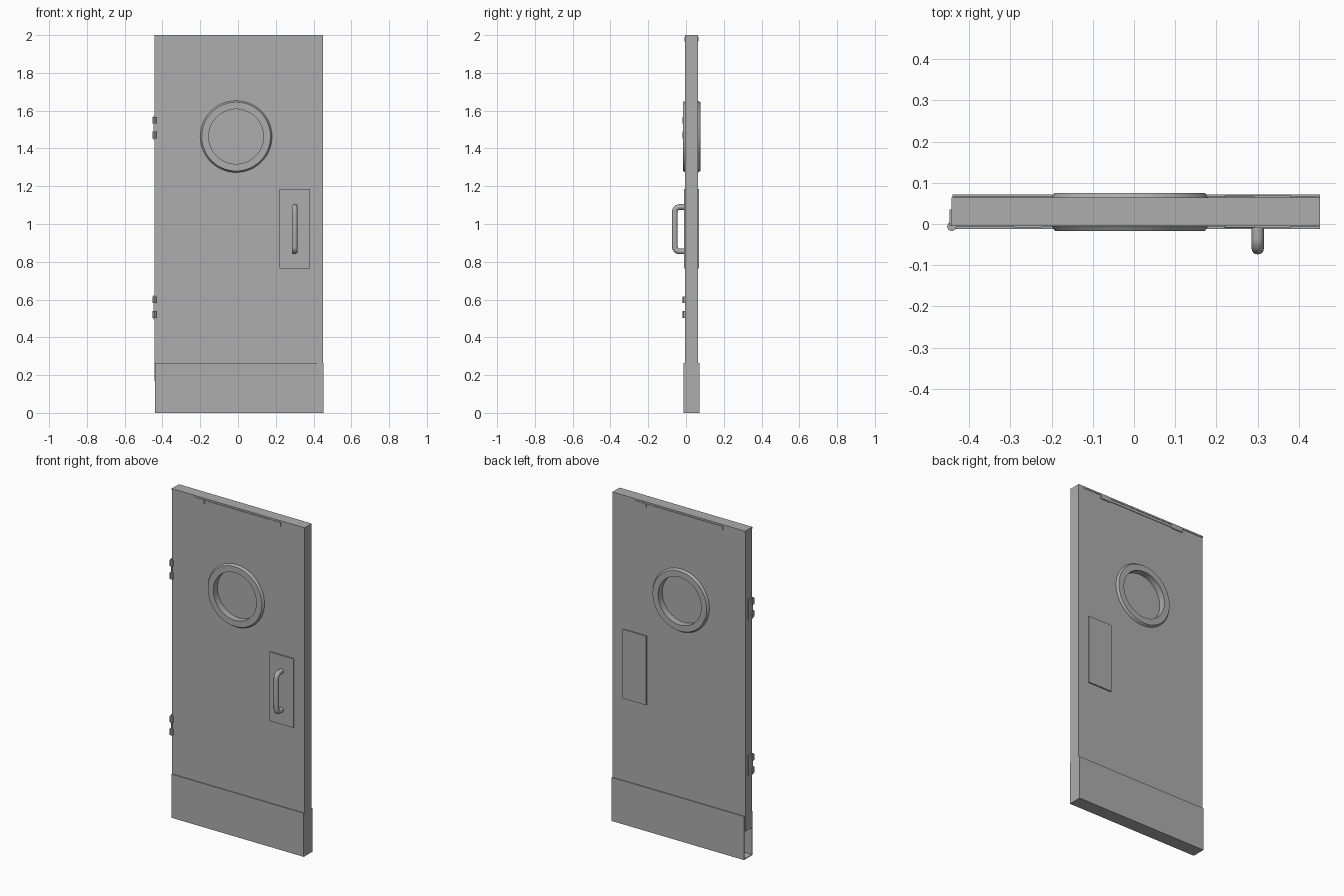
import bpy, bmesh, math
from mathutils import Matrix, Vector

if "Cube" in bpy.data.objects:
    bpy.data.objects.remove(bpy.data.objects["Cube"], do_unlink=True)

grey = bpy.data.materials.new("brushed grey")
grey.use_nodes = True
tone = (0.42, 0.42, 0.42, 1)
grey.diffuse_color = tone
next(n for n in grey.node_tree.nodes if n.type == 'BSDF_PRINCIPLED').inputs["Base Color"].default_value = tone

MID = 0.0295                    # middle plane of the door leaf
WINDOW = Vector((-0.01, MID, 1.463))


def add(name, bm, smooth=False):
    bmesh.ops.recalc_face_normals(bm, faces=bm.faces)
    mesh = bpy.data.meshes.new(name)
    bm.to_mesh(mesh)
    bm.free()
    mesh.materials.append(grey)
    ob = bpy.data.objects.new(name, mesh)
    bpy.context.collection.objects.link(ob)
    if smooth:
        activate(ob)
        bpy.ops.object.shade_smooth_by_angle(angle=math.radians(30))
    return ob


def activate(ob):
    bpy.ops.object.select_all(action='DESELECT')
    ob.select_set(True)
    bpy.context.view_layer.objects.active = ob


def box(name, x, y, z):
    bm = bmesh.new()
    bmesh.ops.create_cube(bm, size=1)
    for v in bm.verts:
        v.co = Vector([(lo + hi) / 2 + c * (hi - lo) for c, (lo, hi) in zip(v.co, (x, y, z))])
    return add(name, bm)


def disc(name, radius, depth, centre, sides=64, axis='X', smooth=True):
    bm = bmesh.new()
    bmesh.ops.create_cone(bm, cap_ends=True, segments=sides, radius1=radius, radius2=radius, depth=depth)
    turn = Matrix.Rotation(math.pi / 2, 4, 'X') if axis == 'Y' else Matrix.Identity(4)
    bm.transform(Matrix.Translation(centre) @ turn)
    return add(name, bm, smooth)


# Door leaf with a round opening
leaf = box("door_leaf", (-0.443, 0.447), (-0.002, 0.061), (0.17, 1.995))
cutter = disc("window_cutter", 0.165, 0.3, WINDOW, axis='Y', smooth=False)
cutter.hide_render = True
cut = leaf.modifiers.new("opening", 'BOOLEAN')
cut.object, cut.solver = cutter, 'EXACT'
activate(leaf)
bpy.ops.object.modifier_apply(modifier=cut.name)
bpy.data.objects.remove(cutter, do_unlink=True)

# Edge channel and top cap
box("edge_channel", (0.417, 0.451), (-0.005, 0.064), (0.17, 2))
box("top_cap", (-0.443, 0.451), (-0.005, 0.064), (1.99, 2))

# Window frame: a bevelled ring turned around the window axis
bm = bmesh.new()
half = 0.046
profile = [(0.145, -half), (0.182, -half), (0.19, 0.012 - half),
           (0.19, half - 0.012), (0.182, half), (0.145, half)]
verts = [bm.verts.new(WINDOW + Vector((r, y, 0))) for r, y in profile]
edges = [bm.edges.new((verts[i - 1], v)) for i, v in enumerate(verts)]
bmesh.ops.spin(bm, geom=verts + edges, cent=WINDOW, axis=(0, 1, 0),
               angle=math.tau, steps=64, use_merge=True)
bmesh.ops.remove_doubles(bm, verts=bm.verts, dist=0.0001)
add("window_frame", bm, True)
disc("window_pane", 0.15, 0.012, WINDOW, axis='Y')

# Kick plate: a channel open at the hinge end
foot = (-0.44, 0.451)
box("kick_front", foot, (-0.012, -0.006), (0, 0.265))
box("kick_back", foot, (0.065, 0.071), (0, 0.265))
box("kick_bottom", foot, (-0.011, 0.07), (0, 0.005))
box("kick_side", (0.446, 0.4515), (-0.011, 0.07), (0, 0.265))

# Plates and closer strips on both faces
for side, face, out in (("front", -0.002, -1), ("back", 0.061, 1)):
    def span(depth):
        return tuple(sorted((face, face + out * depth)))
    box(side + "_hand_plate", (0.22, 0.38), span(0.008), (0.765, 1.185))
    box(side + "_closer_bar", (-0.292, 0.292), span(0.0035), (1.972, 1.988))
    for end, x in (("right", -0.257), ("left", 0.257)):
        box(side + "_closer_block_" + end, (x - 0.035, x + 0.035), span(0.006), (1.967, 1.99))

# Pull handle: a bent round bar
path = [(-0.005, 0.855)]
for centre, start in ((0.88, 270), (1.065, 180)):
    for i in range(7):
        # quarter bends from the door out to the grip and back
        a = math.radians(start - 15 * i)
        path.append((-0.034 + 0.025 * math.cos(a), centre + 0.025 * math.sin(a)))
path.append((-0.005, 1.09))
curve = bpy.data.curves.new("pull_handle", 'CURVE')
curve.dimensions = '3D'
curve.bevel_depth, curve.bevel_resolution = 0.015, 4
curve.use_fill_caps = True
line = curve.splines.new('POLY')
line.points.add(len(path) - 1)
for p, (y, z) in zip(line.points, path):
    p.co = (0.3, y, z, 1)
curve.materials.append(grey)
handle = bpy.data.objects.new("pull_handle", curve)
bpy.context.collection.objects.link(handle)
activate(handle)
bpy.ops.object.convert(target='MESH')
bpy.ops.object.shade_smooth_by_angle(angle=math.radians(40))

# Hinges: a leaf on the edge and two knuckles at the front corner
for name, z in (("lower", 0.56), ("upper", 1.51)):
    box(name + "_hinge_leaf", (-0.447, -0.441), (-0.004, 0.035), (z - 0.065, z + 0.065))
    for i, dz in enumerate((-0.039, 0.039)):
        disc(f"{name}_hinge_knuckle_{i + 1}", 0.0115, 0.036, Vector((-0.442, -0.006, z + dz)), sides=8, smooth=False)
